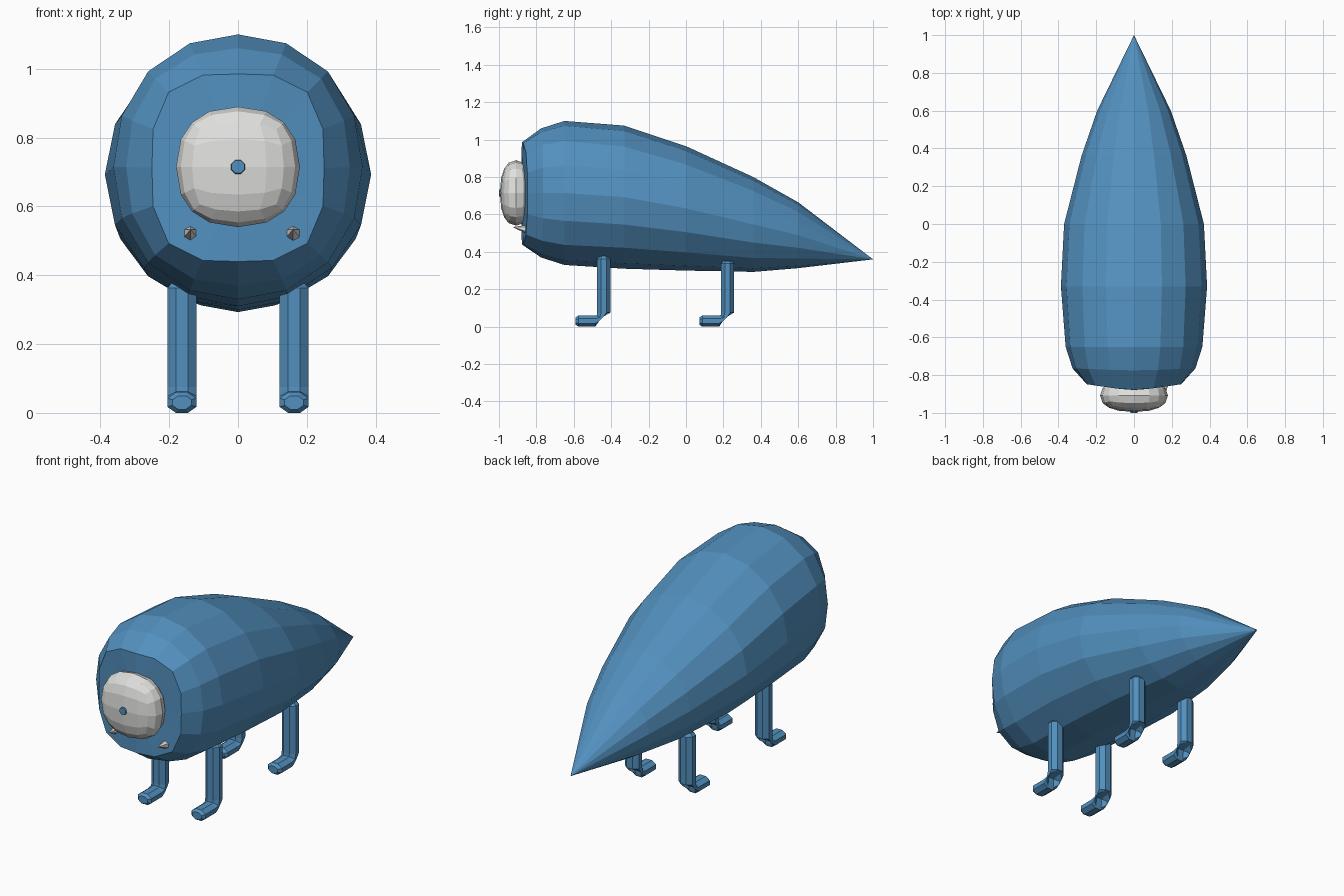
import bpy, bmesh, math
from mathutils import Vector, Matrix

if "Cube" in bpy.data.objects:
    bpy.data.objects.remove(bpy.data.objects["Cube"])


def material(name, rgb):
    m = bpy.data.materials.new(name)
    m.diffuse_color = (*rgb, 1)
    m.use_nodes = True
    m.node_tree.nodes["Principled BSDF"].inputs["Base Color"].default_value = m.diffuse_color
    return m


BLUE = material("blue", (0.085, 0.28, 0.52))
WHITE = material("off white", (0.75, 0.75, 0.74))


def finish(bm, name, mat):
    bmesh.ops.recalc_face_normals(bm, faces=bm.faces)
    me = bpy.data.meshes.new(name)
    bm.to_mesh(me)
    bm.free()
    me.materials.append(mat)
    ob = bpy.data.objects.new(name, me)
    bpy.context.collection.objects.link(ob)
    return ob


def loft(name, rings, mat):
    """Skin a list of rings; a ring of one point closes to a tip."""
    bm = bmesh.new()
    loops = [[bm.verts.new(p) for p in r] for r in rings]
    for a, b in zip(loops, loops[1:]):
        n = max(len(a), len(b))
        for i in range(n):
            j = (i + 1) % n
            if len(a) == 1:
                bm.faces.new((a[0], b[i], b[j]))
            elif len(b) == 1:
                bm.faces.new((a[i], a[j], b[0]))
            else:
                bm.faces.new((a[i], a[j], b[j], b[i]))
    for l in (loops[0], loops[-1]):
        if len(l) > 2:
            bm.faces.new(l)
    return finish(bm, name, mat)


# Teardrop body: y, half width, bottom z, top z, corner fullness, bulge at x = 0
def body_ring(y, hw, z0, z1, square, bulge):
    pts = []
    for i in range(16):
        a = 2 * math.pi * i / 16
        k = 1 + square * math.sin(2 * a) ** 2
        pts.append((hw * k * math.sin(a), y - bulge * math.cos(a) ** 4,
                    (z0 + z1) / 2 + (z1 - z0) / 2 * k * math.cos(a)))
    return pts


sections = [(-0.848, 0.25, 0.44, 0.985, 0.14, 0.03),
            (-0.765, 0.325, 0.37, 1.06, 0.05, 0.01),
            (-0.65, 0.362, 0.33, 1.10, 0.02, 0),
            (-0.33, 0.387, 0.31, 1.075, 0, 0),
            (0.0, 0.37, 0.30, 0.965, 0, 0),
            (0.36, 0.278, 0.293, 0.80, 0, 0),
            (0.60, 0.195, 0.313, 0.665, 0, 0)]
loft("body", [[(0, -0.88, 0.715)]] + [body_ring(*s) for s in sections]
     + [[(0, 1.0, 0.36)]], BLUE)

# Eye: rounded cube flattened into a dome
bm = bmesh.new()
bmesh.ops.create_cube(bm, size=2)
bmesh.ops.subdivide_edges(bm, edges=bm.edges, cuts=3, use_grid_fill=True)
for v in bm.verts:
    v.co /= sum(abs(c) ** 2.3 for c in v.co) ** (1 / 2.3)
    v.co = Vector((v.co.x * 0.18, v.co.y * 0.087 - 0.908, v.co.z * 0.175 + 0.715))
finish(bm, "eye", WHITE)

# Pupil
bm = bmesh.new()
bmesh.ops.create_cone(bm, cap_ends=True, segments=8, radius1=0.024, radius2=0.02,
                      depth=0.015, matrix=Matrix.Translation((0, -0.9925, 0.715))
                      @ Matrix.Rotation(math.pi / 2, 4, 'X')
                      @ Matrix.Rotation(math.pi / 8, 4, 'Z'))
finish(bm, "pupil", BLUE)

# Fangs: small cones below the eye
for side, x in (("left", -0.138), ("right", 0.16)):
    bm = bmesh.new()
    bmesh.ops.create_cone(bm, cap_ends=True, segments=6, radius1=0.023, radius2=0,
                          depth=0.075, matrix=Matrix.Translation((x, -0.89, 0.527))
                          @ Matrix.Rotation(math.pi / 2 - 0.15, 4, 'X'))
    finish(bm, side + "_fang", WHITE)


# Bent legs: octagonal tube, centre (y, z), tilt of ring, half thickness, scale
def leg(name, x, y, top):
    path = [(y, top, 0, 0.035, 0.7), (y, top - 0.015, 0, 0.035, 1),
            (y, 0.075, 0, 0.035, 1), (y - 0.012, 0.042, 45, 0.042, 1),
            (y - 0.045, 0.03, 90, 0.03, 1), (y - 0.135, 0.03, 90, 0.03, 1),
            (y - 0.15, 0.03, 90, 0.03, 0.65)]
    rings = []
    for cy, cz, tilt, half, s in path:
        t = math.radians(tilt)
        ring = []
        for i in range(8):
            a = math.pi / 4 * (i + 0.5)
            u = 0.042 * s * math.cos(a) / math.cos(math.pi / 8)
            w = half * s * math.sin(a) / math.cos(math.pi / 8)
            ring.append((x + u, cy + w * math.cos(t), cz + w * math.sin(t)))
        rings.append(ring)
    loft(name, rings, BLUE)


for side, sx in (("left", -1), ("right", 1)):
    leg("front_" + side + "_leg", sx * 0.163, -0.44, 0.378)
    leg("back_" + side + "_leg", sx * 0.163, 0.222, 0.352)
